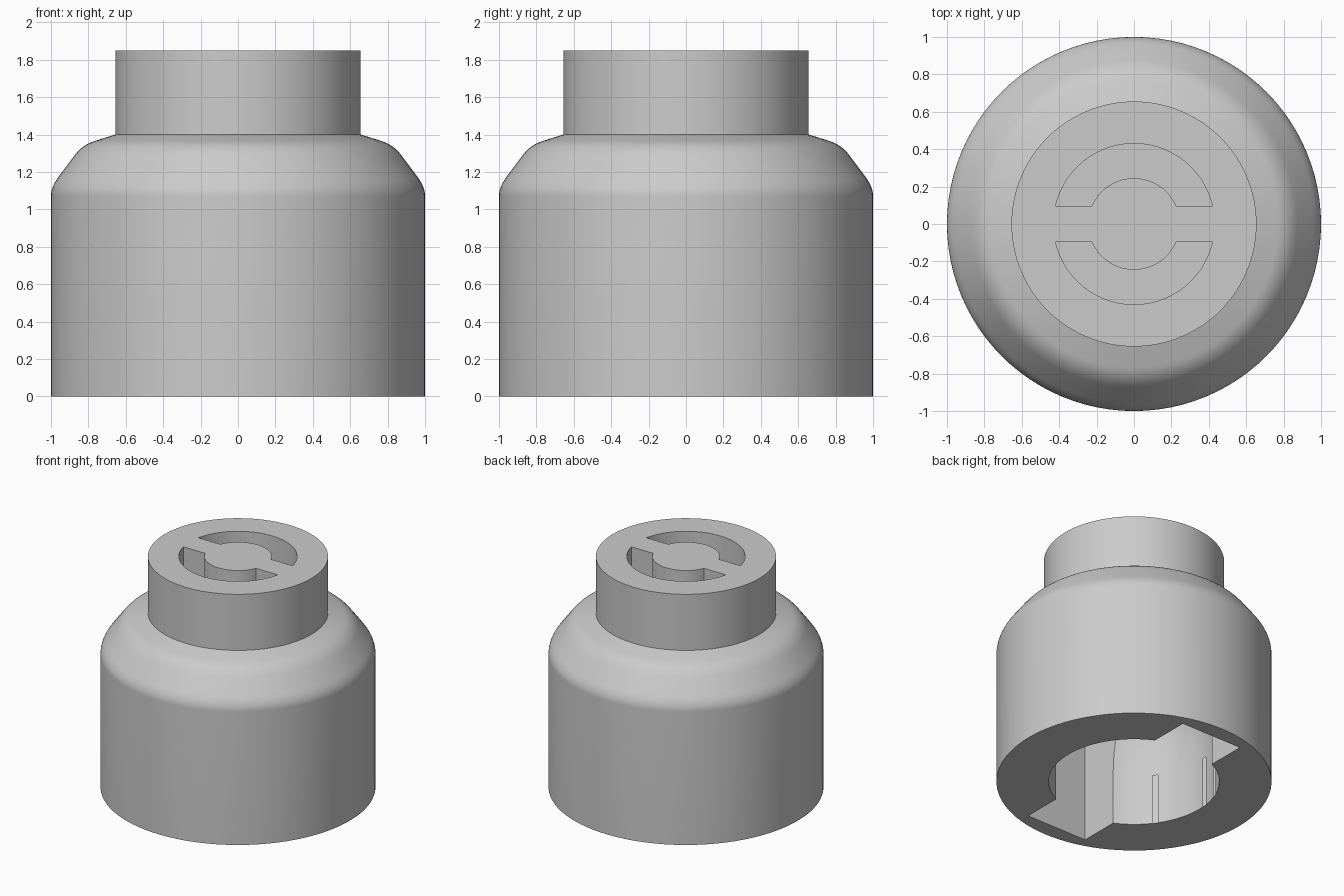
import bpy, bmesh
from math import sin, cos, pi, asin, radians
from mathutils import Vector

if "Cube" in bpy.data.objects:
    bpy.data.objects.remove(bpy.data.objects["Cube"])

GREY = (0.6, 0.6, 0.6, 1)
mat = bpy.data.materials.new("plain grey")
mat.use_nodes = True
mat.diffuse_color = GREY
mat.node_tree.nodes["Principled BSDF"].inputs["Base Color"].default_value = GREY


def finish(name, bm):
    bmesh.ops.recalc_face_normals(bm, faces=bm.faces)
    mesh = bpy.data.meshes.new(name)
    bm.to_mesh(mesh)
    bm.free()
    mesh.materials.append(mat)
    ob = bpy.data.objects.new(name, mesh)
    bpy.context.collection.objects.link(ob)
    return ob


def lathe(name, profile, steps=96):
    """Spin an (r, z) profile that starts and ends on the axis."""
    bm = bmesh.new()
    verts = [bm.verts.new((r, 0, z)) for r, z in profile]
    edges = [bm.edges.new(pair) for pair in zip(verts, verts[1:])]
    bmesh.ops.spin(bm, geom=verts + edges, cent=(0, 0, 0), axis=(0, 0, 1),
                   angle=2 * pi, steps=steps, use_merge=True)
    bmesh.ops.remove_doubles(bm, verts=bm.verts, dist=1e-4)
    return finish(name, bm)


def prism(name, outline, z0, z1):
    bm = bmesh.new()
    face = bm.faces.new([bm.verts.new((x, y, z0)) for x, y in outline])
    top = bmesh.ops.extrude_face_region(bm, geom=[face])["geom"]
    bmesh.ops.translate(bm, vec=(0, 0, z1 - z0),
                        verts=[v for v in top if isinstance(v, bmesh.types.BMVert)])
    return finish(name, bm)


def rounded(a, corner, b, n=8):
    """Smooth bend from a to b around a corner."""
    a, c, b = Vector(a), Vector(corner), Vector(b)
    return [tuple(a * (1 - t) ** 2 + c * 2 * t * (1 - t) + b * t * t)
            for t in (i / n for i in range(n + 1))]


def arc(r, y, n=40):
    """Arc of radius r above the line at height y, right to left."""
    start = asin(y / r)
    return [(r * cos(a), r * sin(a))
            for a in (start + (pi - 2 * start) * i / n for i in range(n + 1))]


# Body: wide barrel, rounded shoulder and narrow neck
body = lathe("cap_body",
             [(0, 0), (1, 0)]
             + rounded((1, 1.07), (1, 1.12), (0.96, 1.173))
             + rounded((0.875, 1.287), (0.83, 1.347), (0.765, 1.366))
             + [(0.655, 1.4), (0.655, 1.85), (0, 1.85)])

# Socket in the underside, closing in a rounded roof
cutters = [lathe("socket_cutter",
                 [(0, -0.1), (0.62, -0.1)]
                 + rounded((0.62, 0.4), (0.62, 1.0), (0.25, 1.05), 12)
                 + [(0, 1.05)])]

# Two key notches beside the socket
w, d = 0.27, 0.875
cutters.append(prism("notch_cutter", [(-w, -d), (w, -d), (w, d), (-w, d)], -0.1, 0.9))

# Two curved grip slots in the neck top
slot = arc(0.43, 0.095) + arc(0.245, 0.095)[::-1]
for side in (1, -1):
    cutters.append(prism("slot_cutter", [(x, side * y) for x, y in slot], 1.5, 1.95))

for cutter in cutters:
    cutter.hide_render = True
    mod = body.modifiers.new(cutter.name, "BOOLEAN")
    mod.operation = "DIFFERENCE"
    mod.solver = "EXACT"
    mod.object = cutter

# Bake the cuts, then drop the cutters
bpy.context.view_layer.objects.active = body
body.select_set(True)
for mod in list(body.modifiers):
    bpy.ops.object.modifier_apply(modifier=mod.name)
for cutter in cutters:
    bpy.data.objects.remove(cutter)
bpy.ops.object.shade_smooth_by_angle(angle=radians(25))
